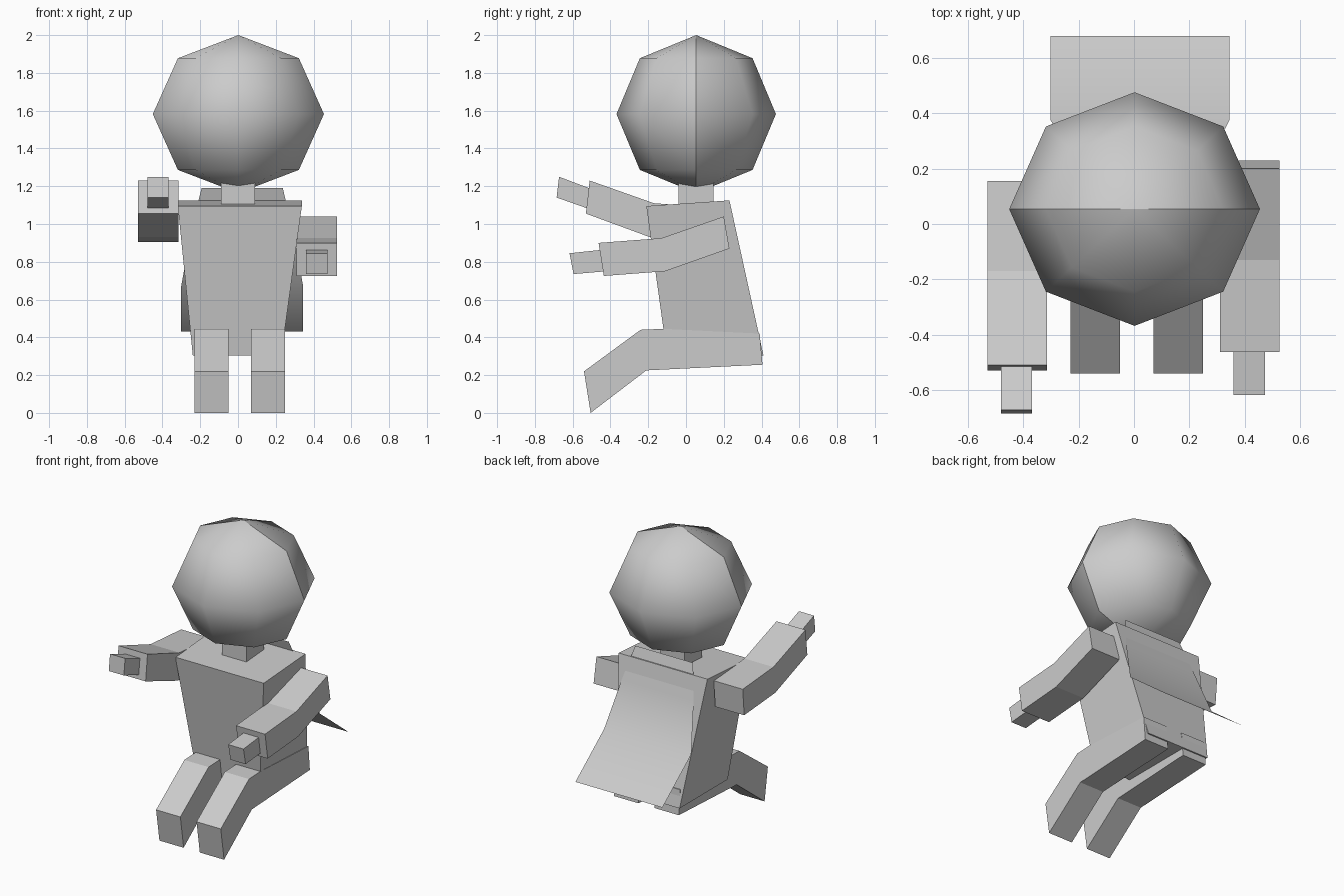
import bpy, bmesh
from mathutils import Matrix

cube = bpy.data.objects.get("Cube")
if cube:
    bpy.data.objects.remove(cube, do_unlink=True)

grey = bpy.data.materials.new("plain_grey")
grey.use_nodes = True
COLOUR = (0.6, 0.6, 0.6, 1)
grey.diffuse_color = COLOUR
bsdf = next(n for n in grey.node_tree.nodes if n.type == 'BSDF_PRINCIPLED')
bsdf.inputs["Base Color"].default_value = COLOUR


def finish(name, bm):
    mesh = bpy.data.meshes.new(name)
    bm.to_mesh(mesh)
    bm.free()
    mesh.materials.append(grey)
    obj = bpy.data.objects.new(name, mesh)
    bpy.context.collection.objects.link(obj)
    return obj


def prism(name, profile, x0, x1, taper=None):
    """Extrude a (y, z) side profile from x0 to x1; taper(x, z) may move x."""
    bm = bmesh.new()
    face = bm.faces.new([bm.verts.new((x0, y, z)) for y, z in profile])
    grown = bmesh.ops.extrude_face_region(bm, geom=[face])["geom"]
    for v in grown:
        if isinstance(v, bmesh.types.BMVert):
            v.co.x = x1
    if taper:
        for v in bm.verts:
            v.co.x = taper(v.co.x, v.co.z)
    bmesh.ops.recalc_face_normals(bm, faces=bm.faces)
    return finish(name, bm)


# Torso, narrowing towards the hips
def hips(x, z):
    t = max(0, (1.11 - z) / 0.8)
    return x + (0.08 if x < 0 else -0.11) * t


prism("torso", [(-0.21, 1.095), (0.23, 1.125), (0.41, 0.305), (-0.1, 0.305)],
      -0.32, 0.34, hips)
prism("neck", [(-0.04, 1.08), (0.145, 1.11), (0.145, 1.22), (-0.04, 1.22)], -0.09, 0.09)

# Head: coarse ball with a crease between front and back halves
bm = bmesh.new()
bmesh.ops.create_uvsphere(bm, u_segments=8, v_segments=4, radius=1)
for f in bm.faces:
    f.smooth = True
for e in bm.edges:
    if all(abs(v.co.y) < 0.001 for v in e.verts):
        e.smooth = False
bmesh.ops.transform(bm, verts=bm.verts, matrix=Matrix.Translation((0.002, 0.054, 1.582))
                    @ Matrix.Diagonal((0.453, 0.422, 0.418, 1)))
finish("head", bm)

# Bent legs
leg = [(-0.24, 0.44), (-0.12, 0.445), (0.39, 0.42), (0.405, 0.255),
       (-0.21, 0.225), (-0.505, 0), (-0.54, 0.22)]
for side, x in (("left", 0.07), ("right", -0.23)):
    prism(side + "_leg", leg, x, x + 0.18)

# Lowered left arm and raised right arm, each with a hand block
prism("left_arm", [(0.2, 1.04), (0.23, 0.87), (-0.11, 0.75), (-0.435, 0.725),
                   (-0.463, 0.9), (-0.13, 0.925)], 0.31, 0.525)
prism("left_hand", [(-0.43, 0.865), (-0.42, 0.75), (-0.595, 0.735), (-0.617, 0.845)],
      0.36, 0.473)
prism("right_arm", [(0.155, 1.085), (0.14, 0.905), (-0.19, 0.93), (-0.53, 1.055),
                    (-0.51, 1.23), (-0.17, 1.11)], -0.53, -0.315)
prism("right_hand", [(-0.5, 1.185), (-0.5, 1.075), (-0.685, 1.14), (-0.672, 1.25)],
      -0.48, -0.368)

# Cape: a thin sheet flaring out behind; rows of y, z and half width
bm = bmesh.new()
rows = [(0.2, 1.19, 0.215), (0.27, 0.97, 0.268), (0.375, 0.67, 0.323), (0.68, 0.43, 0.323)]
pairs = [[bm.verts.new((0.022 + s * w, y, z)) for s in (1, -1)] for y, z, w in rows]
for (a, b), (c, d) in zip(pairs, pairs[1:]):
    bm.faces.new((a, b, d, c)).smooth = True
finish("cape", bm)
